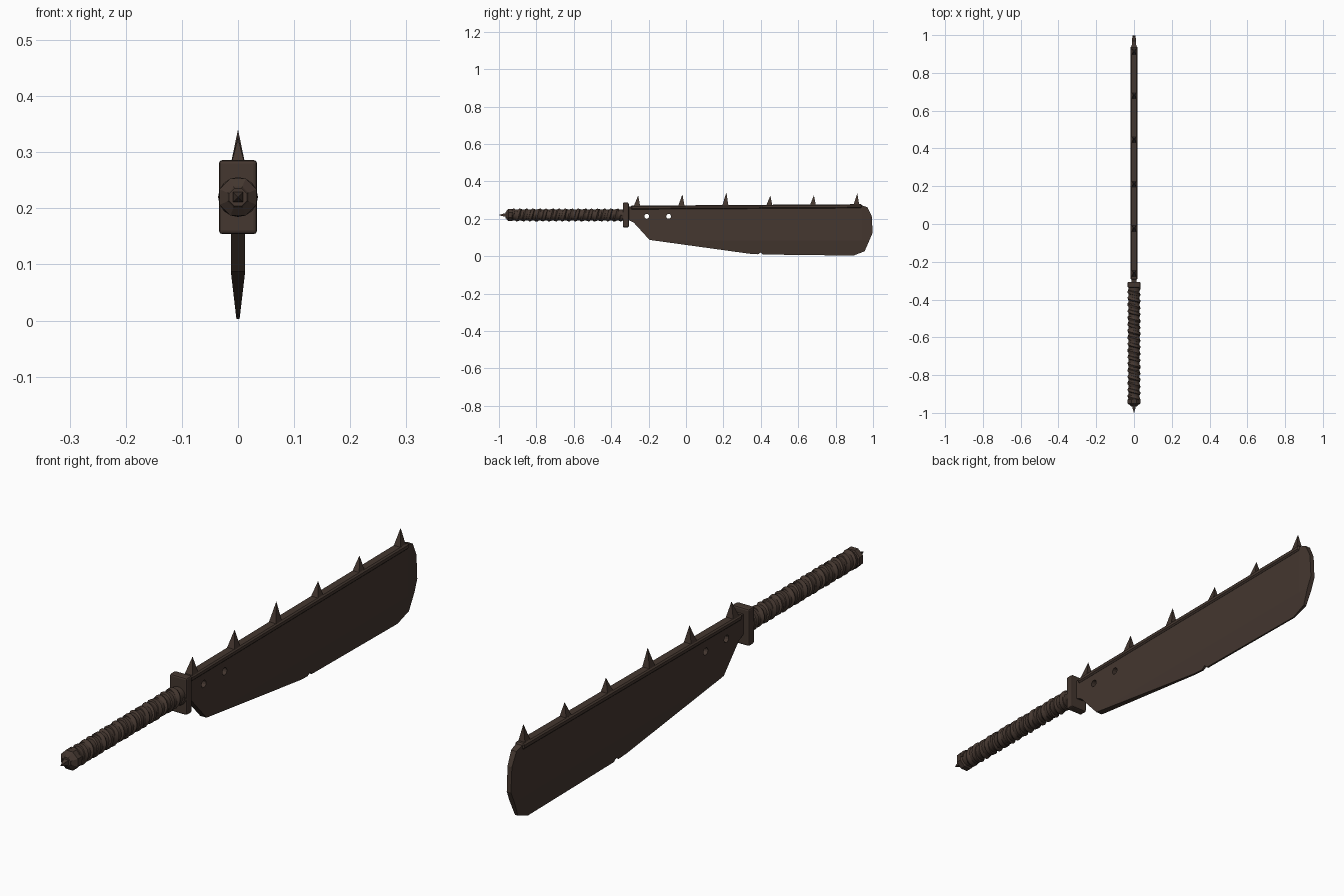
import bpy, bmesh, math
from mathutils import Matrix, Vector

if "Cube" in bpy.data.objects:
    bpy.data.objects.remove(bpy.data.objects["Cube"])

AXIS_Z = 0.22      # height of the grip axis
COLOUR = (0.058, 0.038, 0.029, 1)
metal = bpy.data.materials.new("dark brown metal")
metal.use_nodes = True
metal.diffuse_color = COLOUR
bsdf = metal.node_tree.nodes["Principled BSDF"]
bsdf.inputs["Base Color"].default_value = COLOUR
bsdf.inputs["Roughness"].default_value = 0.8


def finish(bm, name):
    bmesh.ops.recalc_face_normals(bm, faces=bm.faces)
    mesh = bpy.data.meshes.new(name)
    bm.to_mesh(mesh)
    bm.free()
    obj = bpy.data.objects.new(name, mesh)
    bpy.context.collection.objects.link(obj)
    mesh.materials.append(metal)
    return obj


def slab(outline, half):
    """Side outline in (y, z), extruded across x."""
    bm = bmesh.new()
    face = bm.faces.new([bm.verts.new((-half, y, z)) for y, z in outline])
    ext = bmesh.ops.extrude_face_region(bm, geom=[face])
    moved = [g for g in ext["geom"] if isinstance(g, bmesh.types.BMVert)]
    bmesh.ops.translate(bm, verts=moved, vec=(2 * half, 0, 0))
    return bm


def lathe(name, profile, sides):
    """Closed turned shape along y from (y, radius) pairs."""
    bm = bmesh.new()
    rings = []
    for y, r in profile:
        ring = []
        for i in range(sides):
            a = math.tau * (i + 0.5) / sides
            ring.append(bm.verts.new((r * math.cos(a), y, AXIS_Z + r * math.sin(a))))
        rings.append(ring)
    for a, b in zip(rings, rings[1:]):
        for i in range(sides):
            j = (i + 1) % sides
            bm.faces.new((a[i], a[j], b[j], b[i]))
    bm.faces.new(rings[0])
    bm.faces.new(rings[-1])
    return finish(bm, name)


def apply_modifiers(obj):
    bpy.context.view_layer.objects.active = obj
    for mod in list(obj.modifiers):
        bpy.ops.object.modifier_apply(modifier=mod.name)


# Blade: flat cheeks that narrow to the lower edge and the tip
outline = [(-0.31, 0.265), (-0.31, 0.195), (-0.28, 0.18), (-0.195, 0.087),
           (0.34, 0.013), (0.385, 0.01), (0.40, 0.02), (0.41, 0.009),
           (0.895, 0.003), (0.955, 0.026), (0.998, 0.125), (0.993, 0.214),
           (0.97, 0.262), (0.94, 0.272)]
bm = slab(outline, 0.0125)
for co, no in (((0, 0, 0.085), (0, 0, 1)), ((0, 0.94, 0), (0, 1, 0))):
    bmesh.ops.bisect_plane(bm, geom=bm.verts[:] + bm.edges[:] + bm.faces[:],
                           plane_co=co, plane_no=no)
for v in bm.verts:
    edge = min(1, 0.2 + 0.8 * v.co.z / 0.085)
    tip = 1 - 0.35 * max(0, v.co.y - 0.94) / 0.06
    v.co.x *= min(edge, tip)
blade = finish(bm, "blade")

# Two holes through the heel of the blade
for i, y in enumerate((-0.21, -0.093)):
    bm = bmesh.new()
    bmesh.ops.create_cone(bm, cap_ends=True, segments=12, radius1=0.013,
                          radius2=0.013, depth=0.1,
                          matrix=Matrix.Translation((0, y, 0.213))
                          @ Matrix.Rotation(math.pi / 2, 4, "Y"))
    cutter = finish(bm, f"hole_cutter_{i + 1}")
    cutter.hide_render = True
    mod = blade.modifiers.new("hole", "BOOLEAN")
    mod.operation, mod.object, mod.solver = "DIFFERENCE", cutter, "EXACT"
apply_modifiers(blade)
for obj in [o for o in bpy.data.objects if o.name.startswith("hole_cutter")]:
    bpy.data.objects.remove(obj)

# Reinforced spine along the back of the blade
spine = finish(slab([(-0.295, 0.25), (0.94, 0.257), (0.94, 0.278), (-0.295, 0.27)],
                    0.018), "spine")
bevel = spine.modifiers.new("chamfer", "BEVEL")
bevel.width, bevel.segments = 0.005, 1
apply_modifiers(spine)

# Leaning four-sided spikes on the spine
spikes = [(-0.262, 0.325), (-0.025, 0.331), (0.21, 0.341),
          (0.445, 0.324), (0.678, 0.326), (0.91, 0.336)]
for n, (y, top) in enumerate(spikes):
    bm = bmesh.new()
    base = [bm.verts.new((sx * 0.015, y + sy * 0.017, 0.268))
            for sx, sy in ((-1, -1), (1, -1), (1, 1), (-1, 1))]
    tip = bm.verts.new((0, y + 0.006, top))
    bm.faces.new(base)
    for i in range(4):
        bm.faces.new((base[i], base[(i + 1) % 4], tip))
    finish(bm, f"spike_{n + 1}")

# Guard plate
bm = bmesh.new()
bmesh.ops.create_cube(bm, size=1, matrix=Matrix.Translation((0, -0.322, AXIS_Z))
                      @ Matrix.Diagonal((0.068, 0.032, 0.132, 1)))
guard = finish(bm, "guard")
bevel = guard.modifiers.new("rounded", "BEVEL")
bevel.width, bevel.segments = 0.006, 2
apply_modifiers(guard)

# Grip core, pommel and end spike
core = lathe("grip_core", [(-0.945, 0.029), (-0.33, 0.029)], 16)
lathe("pommel", [(-0.925, 0.03), (-0.93, 0.036), (-0.95, 0.036),
                 (-0.962, 0.02), (-0.966, 0.017)], 8)
lathe("pommel_spike", [(-0.96, 0.013), (-0.972, 0.012), (-1.0, 0.0005)], 4)

# Cord wound around the grip
turns, steps, start, end = 17, 16, -0.93, -0.34
curve = bpy.data.curves.new("grip_wrap", "CURVE")
curve.dimensions = "3D"
curve.bevel_depth, curve.bevel_resolution = 0.0145, 1
curve.use_fill_caps = True
path = curve.splines.new("POLY")
count = turns * steps
path.points.add(count)
for i, p in enumerate(path.points):
    a = math.tau * i / steps
    p.co = (0.021 * math.cos(a), start + (end - start) * i / count,
            AXIS_Z + 0.021 * math.sin(a), 1)
wrap = bpy.data.objects.new("grip_wrap", curve)
bpy.context.collection.objects.link(wrap)
curve.materials.append(metal)

# Smooth the round grip parts
bpy.ops.object.select_all(action="DESELECT")
wrap.select_set(True)
bpy.context.view_layer.objects.active = wrap
bpy.ops.object.convert(target="MESH")
core.select_set(True)
bpy.ops.object.shade_smooth_by_angle(angle=math.radians(50))
